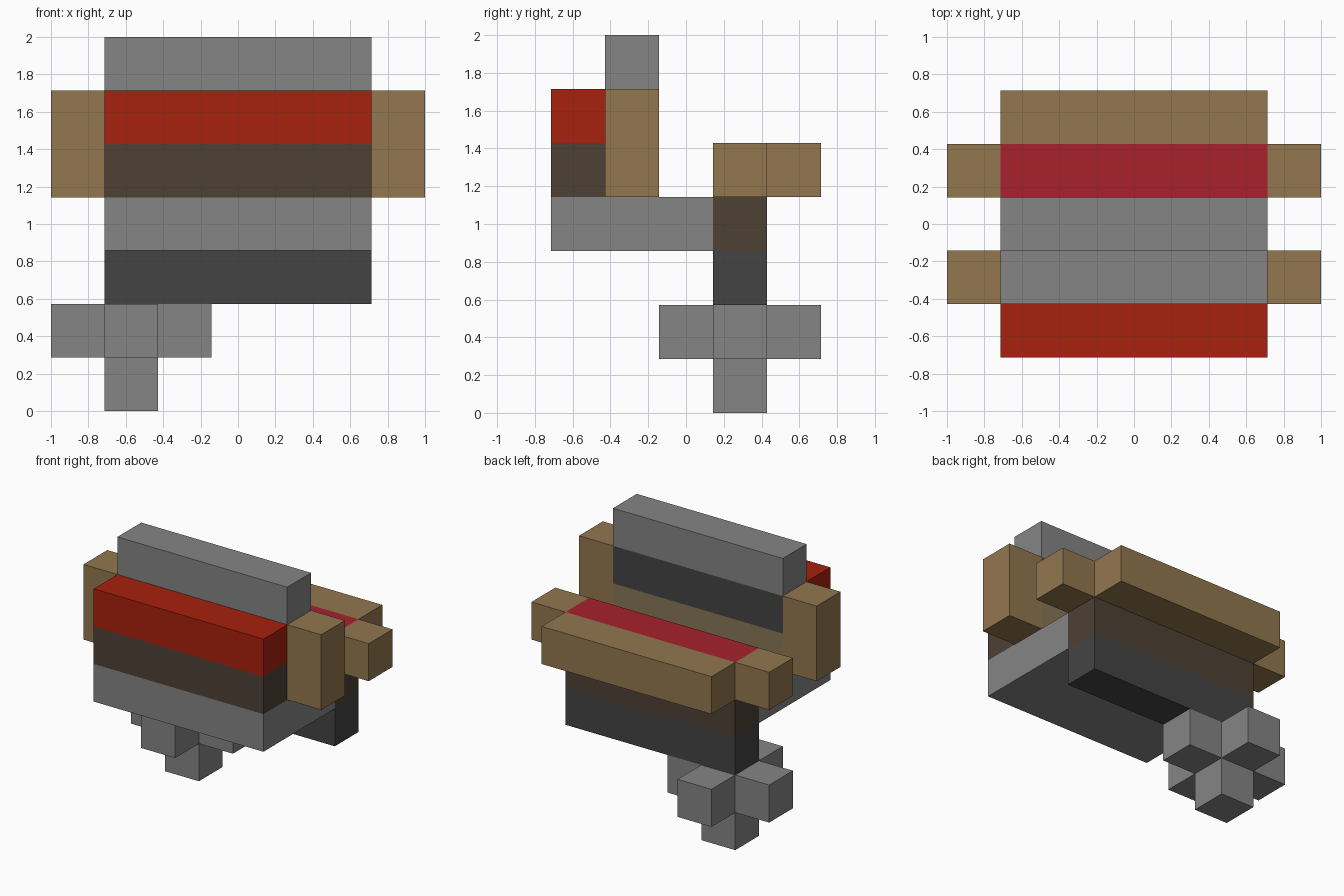
import bpy
import bmesh
from mathutils import Vector

old = bpy.data.objects.get("Cube")
if old:
    bpy.data.objects.remove(old, do_unlink=True)

U = 2 / 7                              # edge of one block
ORIGIN = Vector((-3.5, -2.5, 0))       # lower corner of the block grid


def material(name, rgb):
    def linear(c):
        c /= 255
        return c / 12.92 if c < 0.04045 else ((c + 0.055) / 1.055) ** 2.4
    colour = [linear(c) for c in rgb] + [1]
    m = bpy.data.materials.new(name)
    m.use_nodes = True
    m.diffuse_color = colour
    m.node_tree.nodes["Principled BSDF"].inputs["Base Color"].default_value = colour
    return m


grey = material("grey", (133, 133, 133))
charcoal = material("charcoal", (68, 68, 68))
tan = material("tan", (146, 119, 78))
olive = material("dull tan", (135, 118, 86))
brown = material("dark brown", (78, 65, 53))
red = material("red", (168, 33, 14))
crimson = material("crimson", (168, 33, 45))


def block(name, mat, corner, size, arms=()):
    """Box in grid units; arms lists directions in which a face is extruded one block."""
    bm = bmesh.new()
    bmesh.ops.create_cube(bm, size=1)
    for v in bm.verts:
        v.co = Vector((s * (c + 0.5) for s, c in zip(size, v.co))) * U
    bm.normal_update()
    picked = [(f, Vector(d)) for f in bm.faces for d in arms
              if f.normal.dot(Vector(d)) > 0.9]
    for face, direction in picked:
        new = bmesh.ops.extrude_discrete_faces(bm, faces=[face])["faces"]
        bmesh.ops.translate(bm, verts=new[0].verts, vec=direction * U)
    bmesh.ops.recalc_face_normals(bm, faces=bm.faces)
    mesh = bpy.data.meshes.new(name)
    bm.to_mesh(mesh)
    bm.free()
    mesh.materials.append(mat)
    obj = bpy.data.objects.new(name, mesh)
    obj.location = (ORIGIN + Vector(corner)) * U
    bpy.context.collection.objects.link(obj)
    return obj


# Five-armed foot under one end of the beam
block("foot", grey, (1, 3, 1), (1, 1, 1),
      arms=[(1, 0, 0), (-1, 0, 0), (0, 1, 0), (0, -1, 0), (0, 0, -1)])

# Full-width bars: name, colour, y, z, depth
bars = [
    ("lower_beam", charcoal, 3, 2, 1),
    ("upper_beam", brown, 3, 3, 1),
    ("floor_plate", grey, 0, 3, 3),
    ("front_lower_bar", brown, 0, 4, 1),
    ("front_upper_bar", red, 0, 5, 1),
    ("wall_lower_bar", olive, 1, 4, 1),
    ("wall_middle_bar", charcoal, 1, 5, 1),
    ("wall_top_bar", grey, 1, 6, 1),
    ("rear_inner_bar", crimson, 3, 4, 1),
    ("rear_outer_bar", tan, 4, 4, 1),
]
for name, mat, y, z, depth in bars:
    block(name, mat, (1, y, z), (5, depth, 1))

# Matching end caps on both sides
for side, x in (("right", 0), ("left", 6)):
    block(side + "_wall_cap", tan, (x, 1, 4), (1, 1, 2))
    block(side + "_rear_cap", tan, (x, 3, 4), (1, 1, 1))
